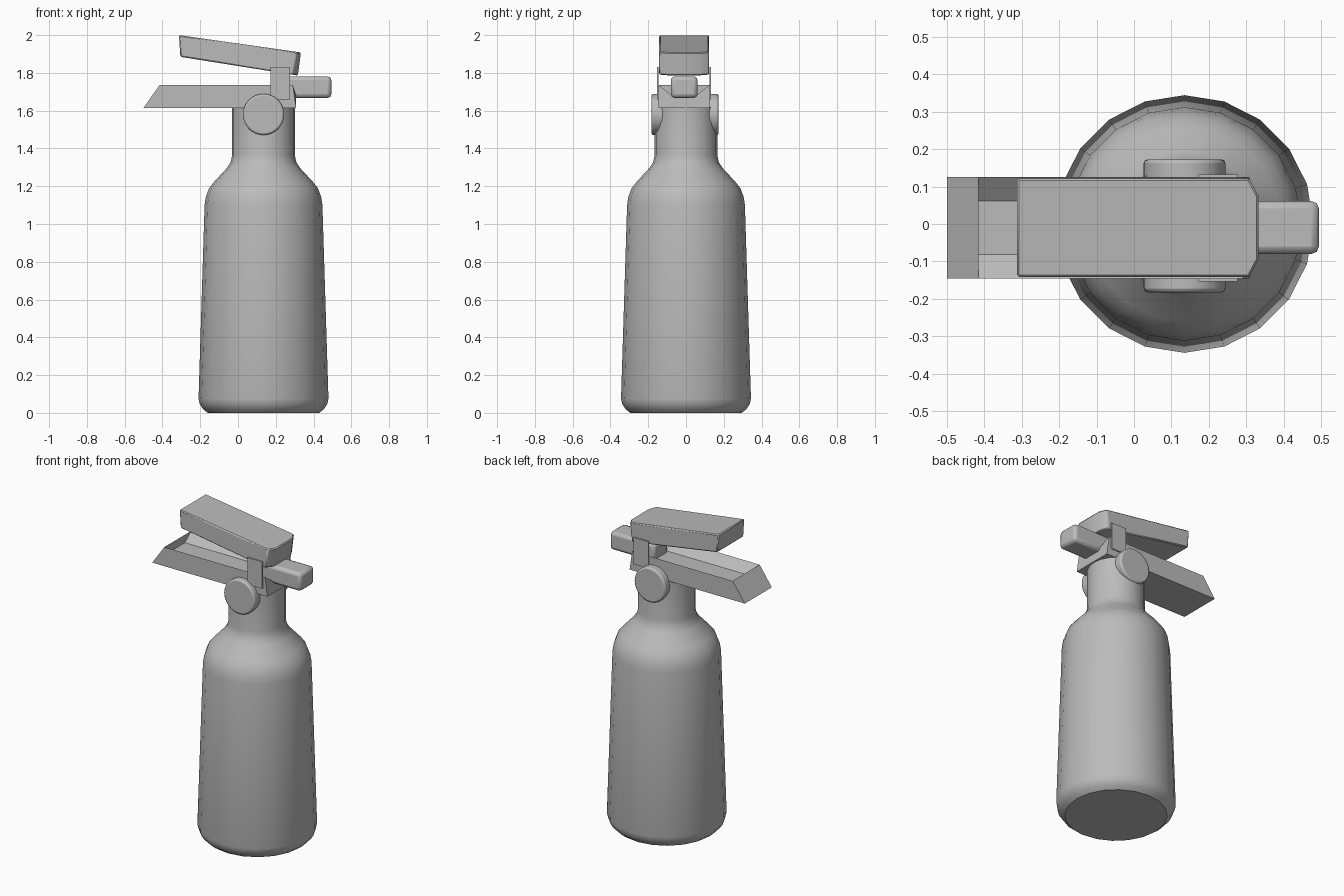
import bpy, bmesh, math
from mathutils import Matrix, Vector

if "Cube" in bpy.data.objects:
    bpy.data.objects.remove(bpy.data.objects["Cube"])

AXIS_X = 0.135    # centre line of the bottle
HEAD_Y = -0.01    # centre line of the handle parts

grey = bpy.data.materials.new("plain_grey")
grey.use_nodes = True
grey.diffuse_color = (0.5, 0.5, 0.5, 1)
grey.node_tree.nodes["Principled BSDF"].inputs["Base Color"].default_value = (0.5, 0.5, 0.5, 1)


def finish(name, bm, bevel=0.0, segments=2):
    """Turn a bmesh into a shaded object, optionally with rounded edges."""
    bmesh.ops.recalc_face_normals(bm, faces=bm.faces)
    mesh = bpy.data.meshes.new(name)
    bm.to_mesh(mesh)
    bm.free()
    mesh.materials.append(grey)
    obj = bpy.data.objects.new(name, mesh)
    bpy.context.collection.objects.link(obj)
    if bevel:
        mod = obj.modifiers.new("Bevel", "BEVEL")
        mod.width = bevel
        mod.segments = segments
        mod.limit_method = "ANGLE"
    bpy.ops.object.select_all(action="DESELECT")
    obj.select_set(True)
    bpy.context.view_layer.objects.active = obj
    bpy.ops.object.shade_smooth_by_angle(angle=math.radians(35))
    return obj


def loft(rings):
    """Skin a list of matching point loops and cap both ends."""
    bm = bmesh.new()
    loops = [[bm.verts.new(p) for p in ring] for ring in rings]
    for a, b in zip(loops, loops[1:]):
        for i in range(len(a)):
            j = (i + 1) % len(a)
            bm.faces.new((a[i], a[j], b[j], b[i]))
    bm.faces.new(loops[0])
    bm.faces.new(loops[-1])
    return bm


def box(x0, x1, y0, y1, z0, z1):
    return loft([[(x, y0, z0), (x, y1, z0), (x, y1, z1), (x, y0, z1)] for x in (x0, x1)])


# Bottle body: lathe profile of (radius, height)
profile = [(0.295, 0), (0.32, 0.02), (0.337, 0.045), (0.344, 0.075), (0.312, 1.1),
           (0.305, 1.145), (0.288, 1.19), (0.26, 1.225), (0.195, 1.295),
           (0.174, 1.327), (0.166, 1.365), (0.166, 1.62)]
SIDES = 20
angles = [math.tau * i / SIDES for i in range(SIDES)]
finish("bottle_body", loft([[(AXIS_X + r * math.cos(a), r * math.sin(a), z) for a in angles]
                            for r, z in profile]))

# Round pivot caps on both sides of the neck
for name, y in (("front_pivot_cap", -0.15), ("back_pivot_cap", 0.14)):
    bm = bmesh.new()
    bmesh.ops.create_cone(bm, cap_ends=True, segments=32, radius1=0.109, radius2=0.109, depth=0.065,
                          matrix=Matrix.Translation((AXIS_X, y, 1.58)) @ Matrix.Rotation(math.pi / 2, 4, "X"))
    finish(name, bm, 0.01)

# Lower handle: a channel with sloping inner walls and a slanted closed end
W, FLOOR_W, LOW, RIM, FLOOR = 0.135, 0.071, 1.615, 1.736, 1.685
bm = bmesh.new()


def row(x_low, x_rim, x_floor):
    points = [(x_low, -W, LOW), (x_low, W, LOW), (x_rim, W, RIM),
              (x_floor, FLOOR_W, FLOOR), (x_floor, -FLOOR_W, FLOOR), (x_rim, -W, RIM)]
    return [bm.verts.new((x, y + HEAD_Y, z)) for x, y, z in points]


tip, root = row(-0.5, -0.415, -0.415), row(0.308, 0.29, 0.306)
for i in range(6):
    j = (i + 1) % 6
    bm.faces.new((tip[i], tip[j], root[j], root[i]))
bm.faces.new(root)
bm.faces.new([tip[k] for k in (0, 1, 2, 5)])
bm.faces.new([tip[k] for k in (2, 3, 4, 5)])
finish("lower_handle", bm)

# Upper lever: tilted bar with clipped corners at the nozzle end
outline = [(-0.313, -0.132, 2.0, 1.885), (0.308, -0.132, 1.912, 1.79), (0.333, -0.085, 1.908, 1.786),
           (0.333, 0.085, 1.908, 1.786), (0.308, 0.132, 1.912, 1.79), (-0.313, 0.132, 2.0, 1.885)]
top = [(x, y + HEAD_Y, z) for x, y, z, _ in outline]
bottom = [(x + (0.008 if x < 0 else -0.016), y + HEAD_Y, z) for x, y, _, z in outline]
finish("upper_lever", loft([bottom, top]), 0.006, 1)

# Thin link plates joining lever and handle
for name, y in (("front_link_plate", -0.153), ("back_link_plate", 0.124)):
    finish(name, box(0.172, 0.276, y, y + 0.008, 1.66, 1.83))

# Nozzle with rounded edges
finish("nozzle", box(0.18, 0.494, -0.08, 0.061, 1.667, 1.782), 0.02)
